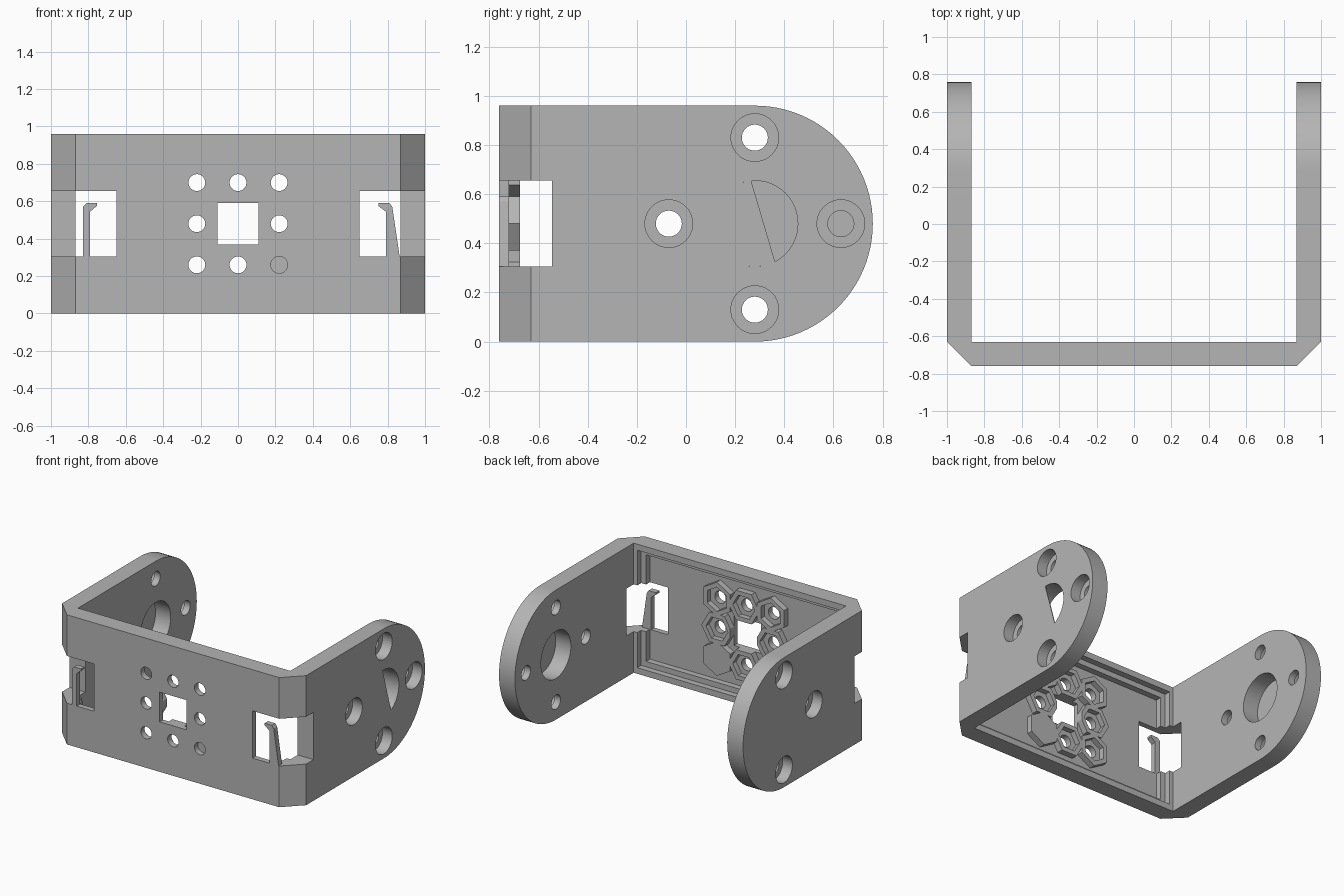
import bpy, bmesh, math

if "Cube" in bpy.data.objects:
    bpy.data.objects.remove(bpy.data.objects["Cube"])

grey = bpy.data.materials.new("plain grey")
grey.use_nodes = True
COLOUR = (0.46, 0.46, 0.46, 1)
grey.diffuse_color = COLOUR
grey.node_tree.nodes["Principled BSDF"].inputs["Base Color"].default_value = COLOUR

H = 0.96           # bracket height
MID = H / 2
PIVOT = 0.28       # y of the arm pivot
BORE = 0.175       # pivot bore radius
FLOOR, STEP = -0.72, -0.675


def prism(name, pts, axis, lo, hi):
    """Extrude a 2D outline along one axis."""
    place = {"x": lambda a, b, t: (t, a, b),
             "y": lambda a, b, t: (a, t, b),
             "z": lambda a, b, t: (a, b, t)}[axis]
    bm = bmesh.new()
    low = [bm.verts.new(place(a, b, lo)) for a, b in pts]
    high = [bm.verts.new(place(a, b, hi)) for a, b in pts]
    bm.faces.new(low)
    bm.faces.new(high)
    for i in range(len(pts)):
        j = (i + 1) % len(pts)
        bm.faces.new((low[i], low[j], high[j], high[i]))
    bmesh.ops.recalc_face_normals(bm, faces=bm.faces)
    mesh = bpy.data.meshes.new(name)
    bm.to_mesh(mesh)
    bm.free()
    mesh.materials.append(grey)
    obj = bpy.data.objects.new(name, mesh)
    bpy.context.collection.objects.link(obj)
    return obj


def arc(a, b, r, n, start=0.0, sweep=2 * math.pi, closed=True):
    count = n if closed else n + 1
    return [(a + r * math.cos(start + sweep * i / n),
             b + r * math.sin(start + sweep * i / n)) for i in range(count)]


def rect(a0, a1, b0, b1):
    return [(a0, b0), (a1, b0), (a1, b1), (a0, b1)]


def combine(target, tool, operation="DIFFERENCE"):
    mod = target.modifiers.new("combine", "BOOLEAN")
    mod.operation, mod.solver, mod.object = operation, "EXACT", tool
    bpy.context.view_layer.objects.active = target
    bpy.ops.object.modifier_apply(modifier=mod.name)
    bpy.data.objects.remove(tool)


def smooth(obj):
    bpy.ops.object.select_all(action="DESELECT")
    obj.select_set(True)
    bpy.context.view_layer.objects.active = obj
    bpy.ops.object.shade_smooth_by_angle(angle=math.radians(25))


# U-shaped body with chamfered front corners
half = [(0.87, -0.76), (1, -0.63), (1, 0.76), (0.87, 0.76), (0.87, -0.63)]
body = prism("bracket", half + [(-x, y) for x, y in reversed(half)], "z", 0, H)

# Rounded arm ends
side = [(-1, 0)] + arc(PIVOT, MID, MID, 48, -math.pi / 2, math.pi, False) + [(-1, H)]
combine(body, prism("arm_outline", side, "x", -2, 2), "INTERSECT")

# Stepped recess on the back of the front plate
combine(body, prism("cutter", rect(-0.84, 0.84, 0.045, H - 0.045), "y", STEP, -0.6))
combine(body, prism("cutter", rect(-0.8, 0.8, 0.085, H - 0.085), "y", FLOOR, -0.6))

# Hexagonal nut holders around the square opening, one left solid
PITCH = 0.22
cells = [(i, j) for i in (-1, 0, 1) for j in (-1, 0, 1) if (i, j) != (0, 0)]
for i, j in cells:
    turn = math.pi / 6 if i and j else 0
    pts = arc(i * PITCH, MID + j * PITCH, 0.127, 6, turn)
    combine(body, prism("holder", pts, "y", FLOOR - 0.02, STEP), "UNION")
for i, j in cells:
    x, z = i * PITCH, MID + j * PITCH
    solid = (i, j) == (1, -1)
    if not solid:
        turn = math.pi / 6 if i and j else 0
        combine(body, prism("cutter", arc(x, z, 0.09, 6, turn), "y", FLOOR + 0.005, -0.6))
    combine(body, prism("cutter", arc(x, z, 0.045, 32), "y", -0.8, FLOOR if solid else -0.6))
combine(body, prism("cutter", rect(-0.11, 0.11, MID - 0.11, MID + 0.11), "y", -0.8, -0.6))

# Corner windows, arm bores and counterbored screw holes
screws = [(PIVOT + 0.35 * a, MID + 0.35 * b) for a, b in ((1, 0), (-1, 0), (0, 1), (0, -1))]
for s in (-1, 1):
    lo, hi = sorted((s * 0.65, s * 1.1))
    combine(body, prism("cutter", rect(lo, hi, 0.305, 0.655), "y", -0.8, -0.545))
    lo, hi = sorted((s * 0.8, s * 1.1))
    combine(body, prism("cutter", arc(PIVOT, MID, BORE, 48), "x", lo, hi))
    for y, z in screws:
        combine(body, prism("cutter", arc(y, z, 0.053, 32), "x", lo, hi))
        lo2, hi2 = sorted((s * 0.92, s * 1.1))
        combine(body, prism("cutter", arc(y, z, 0.097, 40), "x", lo2, hi2))
smooth(body)

# Thin outer covers: the left one leaves a D-shaped opening
first = math.atan2(0.32 - MID, 0.365 - PIVOT)
last = math.atan2(0.655 - MID, 0.265 - PIVOT)
segment = arc(PIVOT, MID, BORE, 32, last, 2 * math.pi - (last - first), False)
prism("left_bore_cover", segment, "x", 0.994, 1.0)
prism("right_bore_cover", arc(PIVOT, MID, BORE, 48), "x", -1.0, -0.994)
prism("right_screw_cover", arc(*screws[0], 0.097, 40), "x", -1.0, -0.994)

# Spring clips standing in the corner windows
left = [(0.79, 0.3), (0.865, 0.3), (0.825, 0.57), (0.81, 0.59),
        (0.75, 0.59), (0.75, 0.575), (0.79, 0.545)]
right = [(-0.83, 0.3), (-0.79, 0.3), (-0.79, 0.545), (-0.755, 0.575),
         (-0.755, 0.59), (-0.81, 0.59), (-0.83, 0.57)]
prism("left_clip", left, "y", -0.76, FLOOR)
prism("right_clip", right, "y", -0.76, FLOOR)
